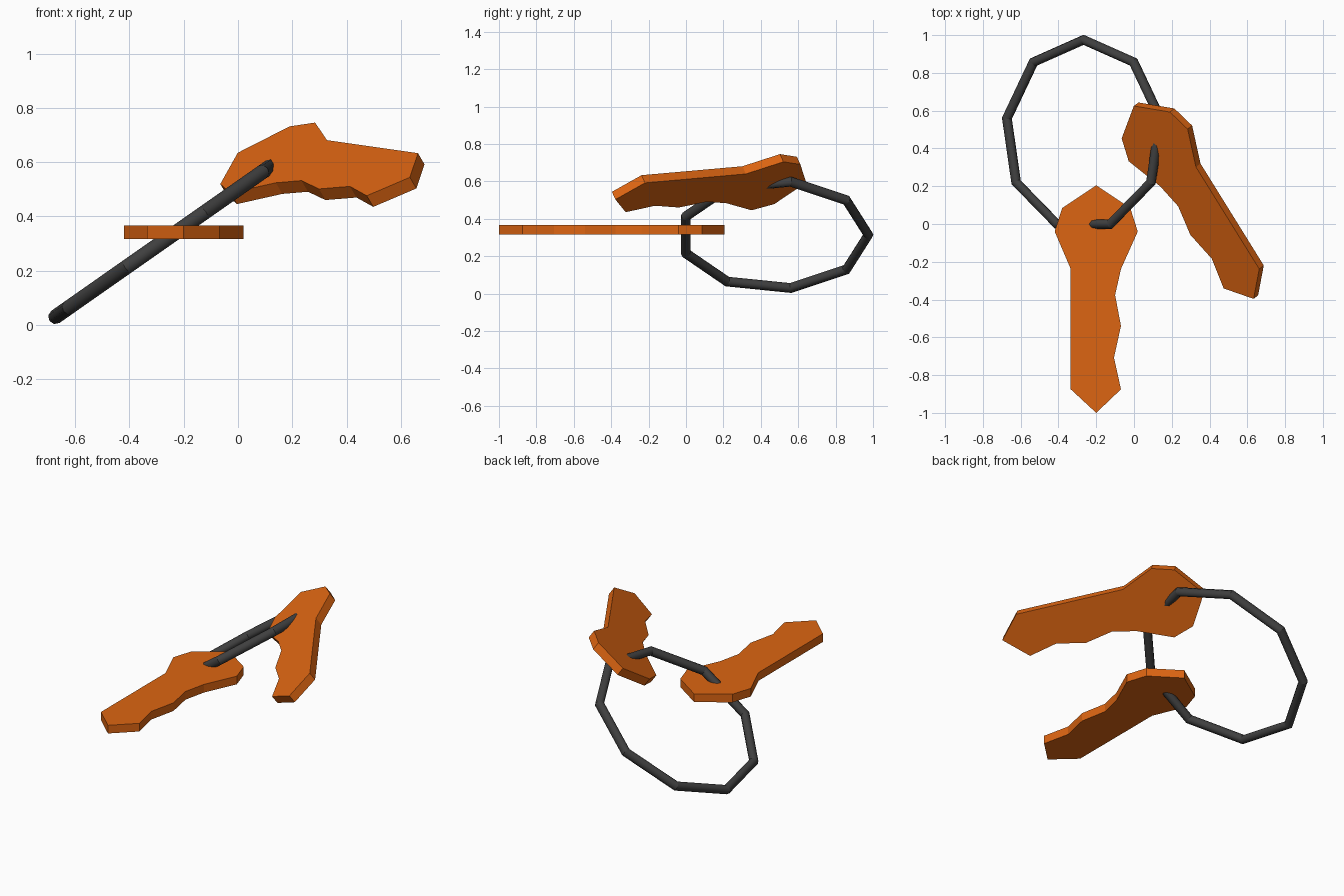
import bpy, bmesh, math
from mathutils import Matrix, Vector

if "Cube" in bpy.data.objects:
    bpy.data.objects.remove(bpy.data.objects["Cube"])


def material(name, color):
    m = bpy.data.materials.new(name)
    m.diffuse_color = color
    m.use_nodes = True
    m.node_tree.nodes["Principled BSDF"].inputs["Base Color"].default_value = m.diffuse_color
    return m


orange = material("orange", (0.72, 0.13, 0.006, 1))
dark = material("dark_metal", (0.05, 0.05, 0.05, 1))

# Key outline: round bow at the top, straight back on the left, teeth on the right
PROFILE = [(0, 0.205), (-0.18, 0.085), (-0.22, -0.04), (-0.135, -0.238),
           (-0.135, -0.875), (0, -1.0), (0.131, -0.875), (0.094, -0.707),
           (0.131, -0.54), (0.1, -0.376), (0.131, -0.238), (0.22, -0.04),
           (0.18, 0.085)]
THICK = 0.051


def frame(x, y, origin):
    """Placement matrix from two rough axes and an origin."""
    y = Vector(y).normalized()
    x = Vector(x)
    x = (x - y * x.dot(y)).normalized()
    m = Matrix((x, y, x.cross(y))).transposed().to_4x4()
    m.translation = origin
    return m


def key(name, matrix):
    bm = bmesh.new()
    face = bm.faces.new([bm.verts.new((u, v, 0)) for u, v in PROFILE])
    ext = bmesh.ops.extrude_face_region(bm, geom=[face])
    top = [v for v in ext["geom"] if isinstance(v, bmesh.types.BMVert)]
    bmesh.ops.translate(bm, verts=top, vec=(0, 0, THICK))
    bmesh.ops.recalc_face_normals(bm, faces=bm.faces)
    me = bpy.data.meshes.new(name)
    bm.to_mesh(me)
    bm.free()
    ob = bpy.data.objects.new(name, me)
    bpy.context.collection.objects.link(ob)
    ob.matrix_world = matrix
    me.materials.append(orange)


# Flat key and the tilted, flipped key
key("flat_key", frame((1, 0, 0), (0, 1, 0), (-0.2, 0, 0.316)))
key("tilted_key", frame((-0.70, -0.39, -0.585), (-0.526, 0.847, 0.075),
                        (0.107, 0.451, 0.619)))

# Nine-sided key ring, tilted 35 degrees about the y axis
SIDES, TUBE = 9, 8
bpy.ops.mesh.primitive_torus_add(major_segments=SIDES, minor_segments=TUBE,
                                 major_radius=0.503, minor_radius=0.027)
ring = bpy.context.object
ring.name = "key_ring"
tilt = math.radians(35)
ring.matrix_world = frame((0, 1, 0), (-math.cos(tilt), 0, -math.sin(tilt)),
                          (-0.267, 0.472, 0.314))
ring.data.materials.append(dark)

# Smooth tube with crisp corners between its straight pieces
bm = bmesh.new()
bm.from_mesh(ring.data)
for f in bm.faces:
    f.smooth = True
for e in bm.edges:
    a, b = (v.index // TUBE for v in e.verts)
    e.smooth = a != b
bm.to_mesh(ring.data)
bm.free()
